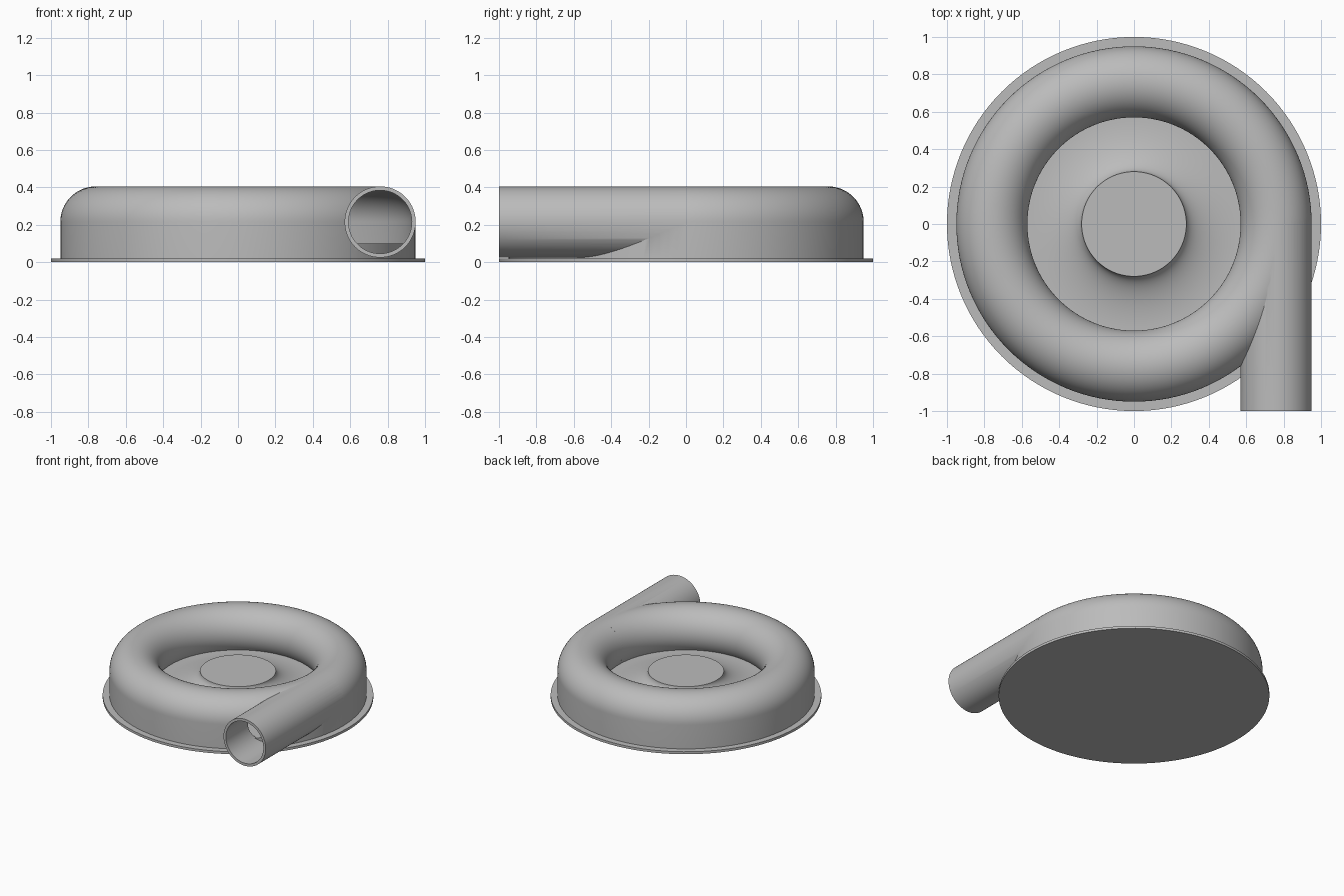
import bpy
import math
from math import sin, cos, radians

cube = bpy.data.objects.get("Cube")
if cube:
    bpy.data.objects.remove(cube, do_unlink=True)

grey = bpy.data.materials.new("plain grey")
grey.use_nodes = True
grey.diffuse_color = (0.5, 0.5, 0.5, 1)
grey.node_tree.nodes["Principled BSDF"].inputs["Base Color"].default_value = (0.5, 0.5, 0.5, 1)

RING = 0.76      # radius of the scroll's centre line
TUBE = 0.19      # outer radius of the tube
BORE = 0.17      # inner radius of the tube
MID = 0.215      # height of the tube's centre
PLATE = 0.02     # top of the base plate
FLOOR = 0.1      # chamber floor
STEPS = 128


def make_object(name, verts, faces):
    mesh = bpy.data.meshes.new(name)
    mesh.from_pydata(verts, [], faces)
    mesh.materials.append(grey)
    obj = bpy.data.objects.new(name, mesh)
    bpy.context.collection.objects.link(obj)
    return obj


def lathe_ring(name, profile):
    """Spin a closed counter-clockwise (radius, z) loop about z."""
    n = len(profile)
    verts, faces = [], []
    for i in range(STEPS):
        a = 2 * math.pi * i / STEPS
        verts += [(r * cos(a), r * sin(a), z) for r, z in profile]
        nxt = (i + 1) % STEPS
        for j in range(n):
            k = (j + 1) % n
            faces.append((i * n + j, nxt * n + j, nxt * n + k, i * n + k))
    return make_object(name, verts, faces)


def lathe_solid(name, profile):
    """Spin an open (radius, z) line, bottom to top, and cap both ends."""
    n = len(profile)
    verts, faces = [], []
    for i in range(STEPS):
        a = 2 * math.pi * i / STEPS
        verts += [(r * cos(a), r * sin(a), z) for r, z in profile]
        nxt = (i + 1) % STEPS
        for j in range(n - 1):
            faces.append((i * n + j, nxt * n + j, nxt * n + j + 1, i * n + j + 1))
    faces.append([i * n for i in reversed(range(STEPS))])
    faces.append([i * n + n - 1 for i in range(STEPS)])
    return make_object(name, verts, faces)


def scroll_profile(radius, bottom):
    """Straight outer wall, round top, inner side curling under to the floor."""
    end = 180 + math.degrees(math.asin((MID - FLOOR) / radius))
    arc = [radians(end * i / 40) for i in range(41)]
    pts = [(RING + radius * cos(a), MID + radius * sin(a)) for a in arc]
    return [(pts[-1][0], bottom), (RING + radius, bottom)] + pts


def rod(name, radius, y0, y1):
    bpy.ops.mesh.primitive_cylinder_add(
        vertices=96, radius=radius, depth=y1 - y0,
        location=(RING, (y0 + y1) / 2, MID), rotation=(radians(90), 0, 0))
    obj = bpy.context.object
    obj.name = name
    obj.data.materials.append(grey)
    return obj


def combine(target, other, operation):
    mod = target.modifiers.new(operation, "BOOLEAN")
    mod.operation = operation
    mod.solver = "EXACT"
    mod.object = other
    bpy.context.view_layer.objects.active = target
    bpy.ops.object.modifier_apply(modifier=mod.name)
    bpy.data.objects.remove(other, do_unlink=True)


# Hollow scroll casing with its straight outlet pipe
casing = lathe_ring("scroll_casing", scroll_profile(TUBE, PLATE - 0.005))
combine(casing, rod("outlet_pipe", TUBE, -1, 0), "UNION")
combine(casing, lathe_ring("chamber_cutter", scroll_profile(BORE, PLATE - 0.015)), "DIFFERENCE")
combine(casing, rod("bore_cutter", BORE - 0.001, -1.1, -0.01), "DIFFERENCE")

# Base plate with a narrow flange
base = lathe_solid("base_plate", [(1, 0), (1, PLATE)])

# Chamber floor rising in a concave flare to the flat hub
HUB, FLARE = 0.28, 0.57
flare = [(FLARE - (FLARE - HUB) * sin(a), MID - (MID - FLOOR) * cos(a))
         for a in (radians(90 * i / 20) for i in range(21))]
floor = lathe_solid("floor_and_hub", [(0.94, PLATE - 0.005), (0.94, FLOOR)] + flare)

# Smooth curves, sharp edges
for obj in (casing, base, floor):
    bpy.ops.object.select_all(action="DESELECT")
    obj.select_set(True)
    bpy.context.view_layer.objects.active = obj
    bpy.ops.object.shade_smooth_by_angle(angle=radians(30))
